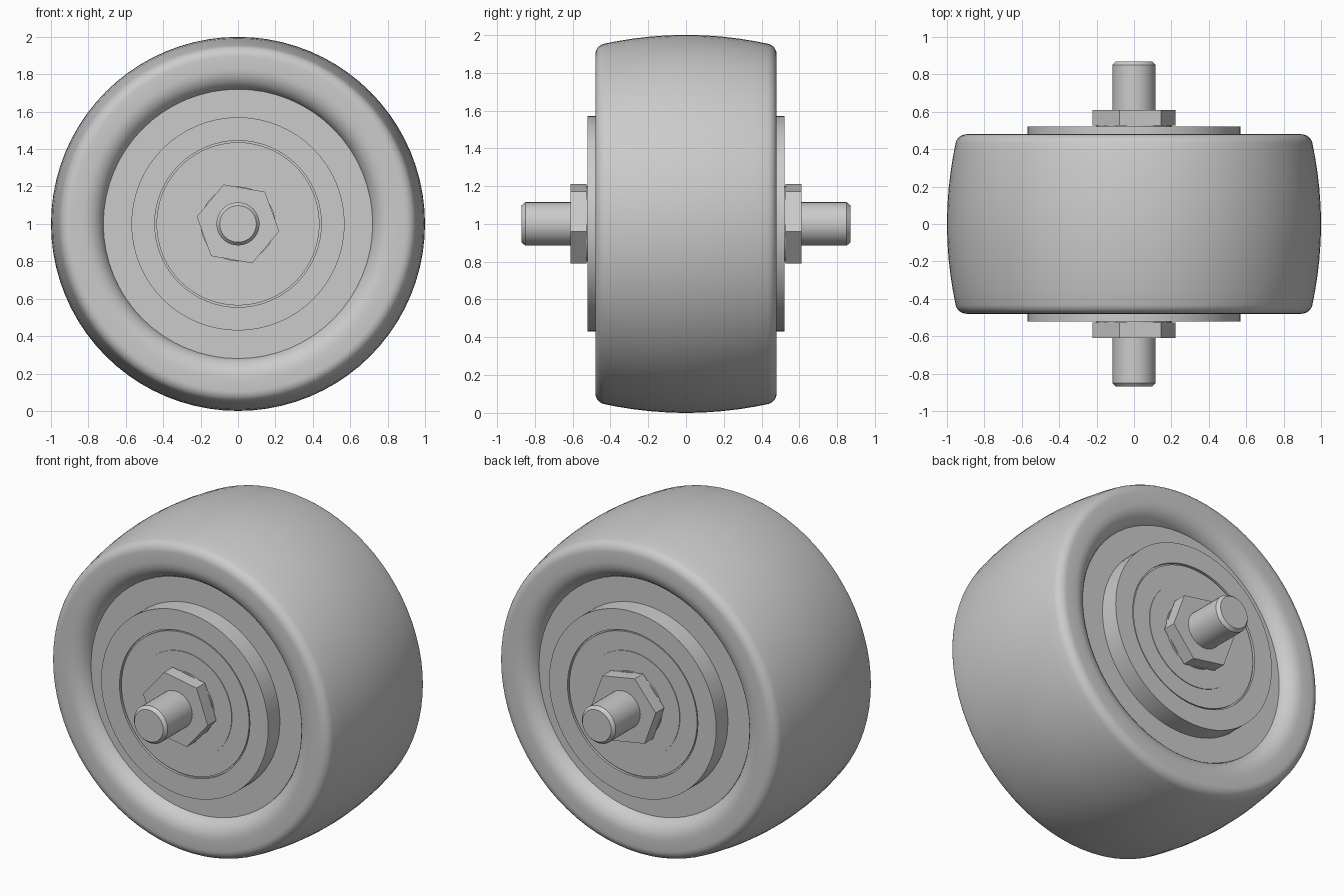
import bpy, bmesh, math
from mathutils import Matrix

cube = bpy.data.objects.get("Cube")
if cube:
    bpy.data.objects.remove(cube, do_unlink=True)

grey = bpy.data.materials.new("plain grey")
grey.use_nodes = True
colour = (0.6, 0.6, 0.6, 1)
grey.diffuse_color = colour
grey.node_tree.nodes["Principled BSDF"].inputs["Base Color"].default_value = colour


def arc(cr, cy, rad_r, rad_y, start, end, steps):
    """Points (radius, y) along an elliptical arc, angles in degrees."""
    points = []
    for i in range(steps + 1):
        a = math.radians(start + (end - start) * i / steps)
        points.append((cr + rad_r * math.cos(a), cy + rad_y * math.sin(a)))
    return points


def revolve(name, half, segments=64, turn=0, angle=30, mirrored=True):
    """Spin a half profile (y >= 0) about the axle, mirrored to the front."""
    profile = half + [(r, -y) for r, y in reversed(half)] if mirrored else half
    bm = bmesh.new()
    rings = []
    for r, y in profile:
        if r == 0:
            rings.append([bm.verts.new((0, y, 0))] * segments)
            continue
        steps = [math.tau * i / segments + math.radians(turn) for i in range(segments)]
        rings.append([bm.verts.new((r * math.cos(a), y, r * math.sin(a))) for a in steps])
    pairs = list(zip(rings, rings[1:]))
    if profile[0][0] > 0:
        pairs.append((rings[-1], rings[0]))
    for a, b in pairs:
        for i in range(segments):
            j = (i + 1) % segments
            bm.faces.new(dict.fromkeys((a[i], a[j], b[j], b[i])))
    bmesh.ops.recalc_face_normals(bm, faces=bm.faces)
    bmesh.ops.translate(bm, verts=bm.verts, vec=(0, 0, 1))
    mesh = bpy.data.meshes.new(name)
    bm.to_mesh(mesh)
    bm.free()
    mesh.materials.append(grey)
    obj = bpy.data.objects.new(name, mesh)
    bpy.context.collection.objects.link(obj)
    bpy.ops.object.select_all(action="DESELECT")
    obj.select_set(True)
    bpy.context.view_layer.objects.active = obj
    bpy.ops.object.shade_smooth_by_angle(angle=math.radians(angle))
    return obj


# Tyre: hollow inner edge, rounded shoulder and crowned tread
hollow = arc(0.83, 0.37, 0.115, 0.11, 180, 90, 8)
shoulder = arc(0.895, 0.42, 0.06, 0.06, 90, 12, 6)
tread = [(1 - 0.046 * (y / 0.43) ** 2, y) for y in (0.36, 0.28, 0.19, 0.1, 0.03)]
revolve("tyre", hollow + shoulder + tread, 80, angle=40)

# Hub disc set back inside the tyre
revolve("hub_disc", [(0, 0.405), (0.72, 0.405)])

# Raised boss with a fine groove around the bearing
revolve("hub_boss", [(0, 0.515), (0.436, 0.515), (0.436, 0.505),
                     (0.445, 0.505), (0.445, 0.52), (0.57, 0.52)])

# Bearing inner race
revolve("bearing_race", [(0, 0.519), (0.32, 0.519)])

# Axle with chamfered ends
revolve("axle", [(0, 0.87), (0.098, 0.87), (0.115, 0.85)], 40)

# Spacer and hexagonal nut on each end
for side, sign in (("front", -1), ("back", 1)):
    revolve(side + "_spacer", [(0.1, sign * 0.51), (0.2, sign * 0.51),
                               (0.2, sign * 0.53), (0.1, sign * 0.53)], 40, mirrored=False)
    revolve(side + "_nut", [(0.1, sign * 0.527), (0.224, sign * 0.527),
                            (0.224, sign * 0.61), (0.1, sign * 0.61)],
            6, turn=-10, mirrored=False)
